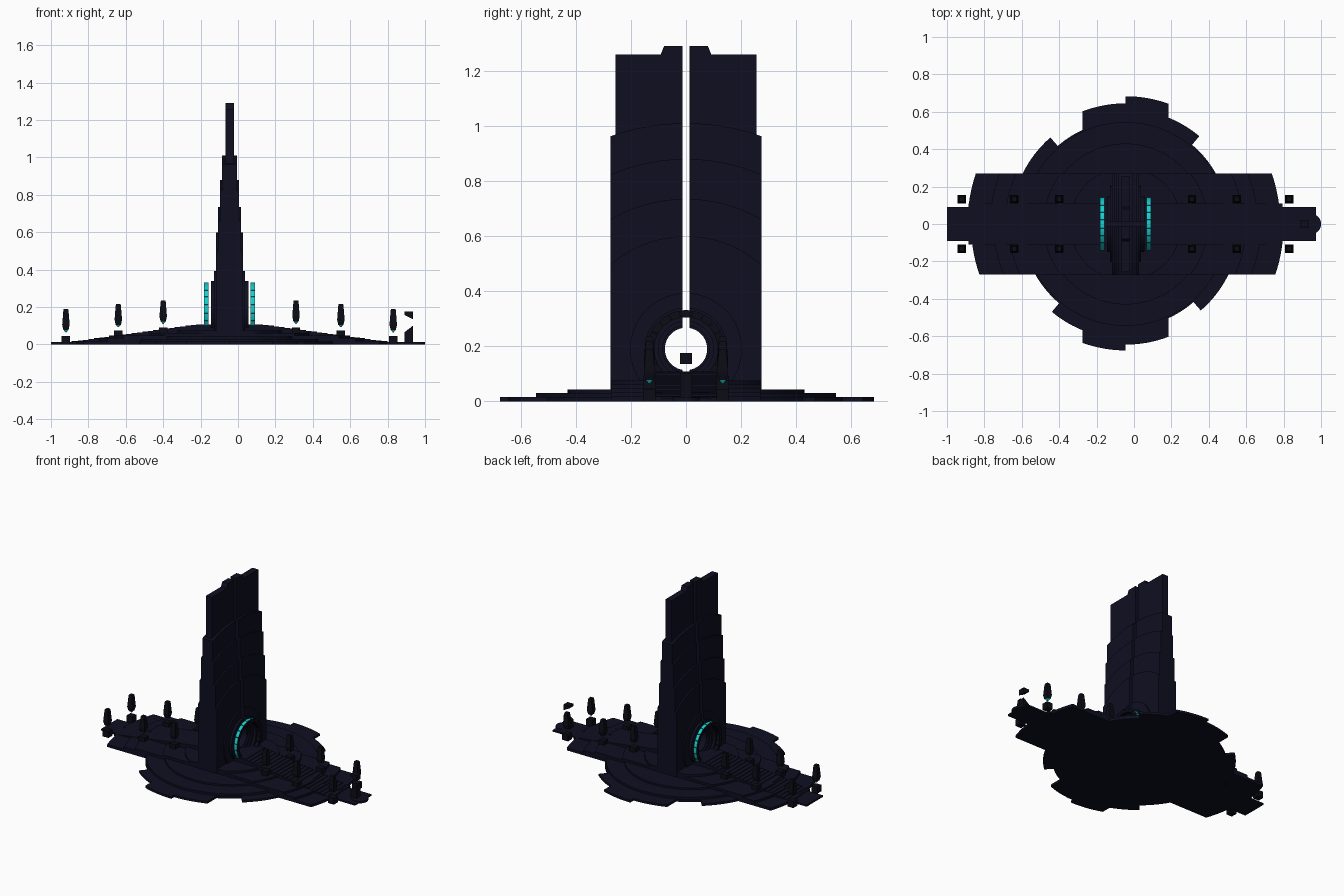
import bpy, bmesh
from math import sin, cos, asin, acos, radians, sqrt, pi

if "Cube" in bpy.data.objects:
    bpy.data.objects.remove(bpy.data.objects["Cube"])

CX = -0.045          # the structure's own axis
PZ = 0.19            # portal centre height


def material(name, rgb):
    m = bpy.data.materials.new(name)
    m.diffuse_color = (*rgb, 1)
    m.use_nodes = True
    m.node_tree.nodes["Principled BSDF"].inputs["Base Color"].default_value = m.diffuse_color
    return m


NAVY = material("dark navy stone", (0.0045, 0.0045, 0.015))
BLACK = material("near black stone", (0.0035, 0.0035, 0.008))
CYAN = material("glowing cyan", (0.008, 0.62, 0.62))


def finish(name, bm, mats, rule=None):
    bmesh.ops.recalc_face_normals(bm, faces=bm.faces)
    bm.normal_update()
    if rule:
        for f in bm.faces:
            f.material_index = rule(f)
    me = bpy.data.meshes.new(name)
    bm.to_mesh(me)
    bm.free()
    for m in mats:
        me.materials.append(m)
    ob = bpy.data.objects.new(name, me)
    bpy.context.collection.objects.link(ob)
    return ob


def add_prism(bm, pts, axis, lo, hi):
    """Extrude a 2D outline along x, y or z."""
    place = {"x": lambda a, b, t: (t, a, b),
             "y": lambda a, b, t: (a, t, b),
             "z": lambda a, b, t: (a, b, t)}[axis]
    low = [bm.verts.new(place(a, b, lo)) for a, b in pts]
    top = [bm.verts.new(place(a, b, hi)) for a, b in pts]
    bm.faces.new(low)
    bm.faces.new(top)
    n = len(pts)
    for i in range(n):
        j = (i + 1) % n
        bm.faces.new((low[i], low[j], top[j], top[i]))


def prism(name, pts, axis, lo, hi, mat=NAVY):
    bm = bmesh.new()
    add_prism(bm, pts, axis, lo, hi)
    return finish(name, bm, [mat])


def arc(r, a, b, n=16):
    return [(r * cos(a + (b - a) * i / n), r * sin(a + (b - a) * i / n)) for i in range(n + 1)]


def rect(x0, x1, y0, y1):
    return [(x0, y0), (x1, y0), (x1, y1), (x0, y1)]


def shift(pts, sx=1, sy=1):
    return [(CX + sx * x, sy * y) for x, y in pts]


# Round base: sectors of two radii, then two stepped discs
sectors = [(0, 50, .553), (50, 90, .613), (90, 131, .553), (131, 180, .613)]
for i, (a, b, r) in enumerate(sectors):
    for s in (1, -1):
        pts = [(0, 0)] + arc(r, radians(a), radians(b))
        prism(f"base_sector_{i}", shift(pts, s, s), "z", 0, .015)
for r, z in ((.545, .03), (.43, .042)):
    prism("base_disc", shift(arc(r, 0, 2 * pi, 96)[:-1]), "z", 0, z)


# Arc-ended slabs reaching out from the axis, one per quadrant
def slab(r, w):
    return [(0, 0)] + arc(r, 0, asin(w / r), 8) + [(0, w)]


for sx, sy, r_ns in ((1, 1, .683), (-1, 1, .645), (-1, -1, .676), (1, -1, .645)):
    ns = [(y, x) for x, y in slab(r_ns, .23)]
    prism("front_back_slab", shift(ns, sx, sy), "z", 0, .015)
    d = .845 if sx * sy < 0 else .827
    for r, z in ((d, .018), (d - .12, .034), (d - .2, .048), (.44, .06), (.3, .075)):
        prism("wing_slab", shift(slab(r, .27), sx, sy), "z", 0, z)

# Walkway, rounded landing and the long stairs over the axis
prism("walkway", rect(-1, .972, -.09, .09), "z", 0, .012)
prism("landing", [(x + .945, y) for x, y in arc(.055, 0, 2 * pi, 32)[:-1]], "z", 0, .014)
N, D0, D1, ZT = 24, .84, .15, .108
side = []
for i in range(N):
    d = D0 + (D1 - D0) * i / N
    side += [(d, .012 + (ZT - .012) * i / N), (d, .012 + (ZT - .012) * (i + 1) / N)]
profile = [(D0, 0)] + side
profile += [(-d, z) for d, z in reversed(profile)]
prism("stairs", [(CX + d, z) for d, z in profile], "y", -.11, .11)

# Tower: mirrored halves, tiers are discs about the portal clipped to the width
G = .0135


def half_tier(r, w, hole):
    if r > w:
        a0 = acos(w / r)
        pts = [(G, 0), (w, 0)]
    else:
        a0 = -asin(min(1, PZ / r))
        pts = [(G, max(0, PZ - r))]
    pts += [(y, PZ + z) for y, z in arc(r, a0, acos(G / r), 20)]
    a = acos(G / hole)
    return pts + [(y, PZ + z) for y, z in arc(hole, a, -a, 24)]


def both_halves(name, pts, depth):
    bm = bmesh.new()
    for s in (1, -1):
        add_prism(bm, [(s * y, z) for y, z in pts], "x", CX - depth, CX + depth)
    return finish(name, bm, [NAVY])


ah = acos(G / .077)
core = [(G, 0), (.257, 0), (.257, 1.26), (.092, 1.26), (.08, 1.29), (G, 1.29)]
core += [(y, PZ + z) for y, z in arc(.077, ah, -ah, 24)]
both_halves("tower_core", core, .0225)
for r, depth, hole in ((.82, .04, .077), (.69, .051, .077), (.545, .062, .077),
                       (.41, .073, .085), (.203, .083, .1), (.15, .1, .12)):
    both_halves("tower_tier", half_tier(r, .274, hole), depth)

# Portal rings: dark blocks with a glowing outer rim
SEG = 20
for s in (1, -1):
    bm = bmesh.new()
    for i in range(SEG):
        mid, h = pi / 2 + 2 * pi * i / SEG, pi / SEG - radians(.6)
        pts = arc(.141, mid - h, mid + h, 4) + arc(.115, mid + h, mid - h, 4)
        add_prism(bm, [(y, PZ + z) for y, z in pts], "x", CX + s * .124 - .0115, CX + s * .124 + .0115)

    def rim(f):
        c = f.calc_center_median()
        return int(abs(f.normal.x) < .5 and sqrt(c.y ** 2 + (c.z - PZ) ** 2) > .138)
    finish("portal_ring", bm, [BLACK, CYAN], rim)


# Floating obelisks with glowing tips over square plinths
def loft(name, x, y, rings, mat):
    bm = bmesh.new()
    loops = [[bm.verts.new((x + a * h, y + b * h, z)) for a, b in ((-1, -1), (1, -1), (1, 1), (-1, 1))]
             for z, h in rings]
    bm.faces.new(loops[0])
    bm.faces.new(loops[-1])
    for p, q in zip(loops, loops[1:]):
        for i in range(4):
            j = (i + 1) % 4
            bm.faces.new((p[i], p[j], q[j], q[i]))
    return finish(name, bm, [mat])


for d, top, plinth in ((.875, .19, .045), (.595, .217, .075), (.355, .235, .09)):
    for sx in (1, -1):
        for y in (-.133, .133):
            x = CX + sx * d
            loft("obelisk_plinth", x, y, [(0, .0225), (plinth, .0225)], BLACK)
            loft("obelisk_tip", x, y, [(top - .125, .003), (top - .112, .013)], CYAN)
            loft("obelisk", x, y, [(top - .112, .014), (top - .085, .02), (top - .01, .014), (top, .012)], BLACK)

# Split pedestal at the right end: slanted post and floating cap
prism("pedestal_post", [(.89, 0), (.935, 0), (.935, .1), (.89, .065)], "y", -.022, .022, BLACK)
prism("pedestal_cap", [(.89, .158), (.935, .135), (.935, .175), (.89, .175)], "y", -.022, .022, BLACK)
